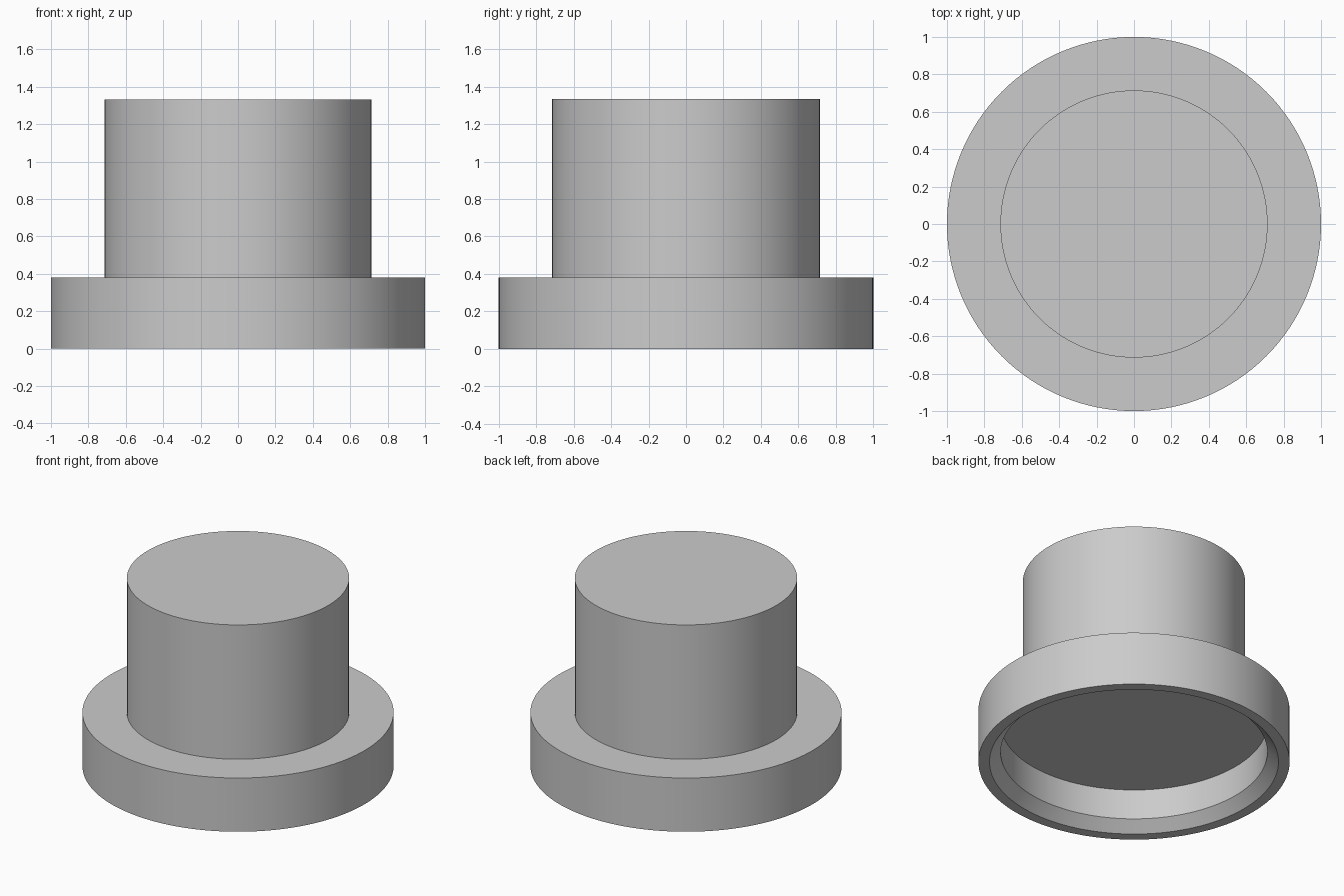
import bpy
import bmesh
import math
from mathutils import Matrix, Vector

SEGMENTS = 128
U = 1 / 21  # design unit: the flange radius is 21 units

cube = bpy.data.objects.get("Cube")
if cube:
    bpy.data.objects.remove(cube, do_unlink=True)

# Single plain grey
grey = bpy.data.materials.new("light grey")
grey.use_nodes = True
colour = (0.6, 0.6, 0.6, 1)
grey.diffuse_color = colour
grey.node_tree.nodes["Principled BSDF"].inputs["Base Color"].default_value = colour


def lathe(name, profile):
    """Revolve (radius, height) points, given in design units, about the z axis."""
    bm = bmesh.new()
    verts = [bm.verts.new((r * U, 0, z * U)) for r, z in profile]
    edges = [bm.edges.new(pair) for pair in zip(verts, verts[1:])]
    bmesh.ops.spin(bm, geom=verts + edges, cent=(0, 0, 0), axis=(0, 0, 1),
                   angle=math.tau, steps=SEGMENTS, use_merge=True)
    bmesh.ops.remove_doubles(bm, verts=bm.verts, dist=1e-5)
    # Close both open ends with flat discs
    bmesh.ops.holes_fill(bm, edges=[e for e in bm.edges if e.is_boundary], sides=0)
    bmesh.ops.recalc_face_normals(bm, faces=bm.faces)
    mesh = bpy.data.meshes.new(name)
    bm.to_mesh(mesh)
    bm.free()
    mesh.materials.append(grey)
    obj = bpy.data.objects.new(name, mesh)
    bpy.context.collection.objects.link(obj)
    bpy.ops.object.select_all(action='DESELECT')
    obj.select_set(True)
    bpy.context.view_layer.objects.active = obj
    bpy.ops.object.shade_smooth_by_angle(angle=math.radians(30))
    return obj


# Stepped plug: recess floor, recess wall, chamfered mouth, flange, boss, top
lathe("flanged_plug", [
    (18, 6), (18, 1.5), (19.5, 0), (21, 0),
    (21, 8), (15, 8), (15, 28),
])
